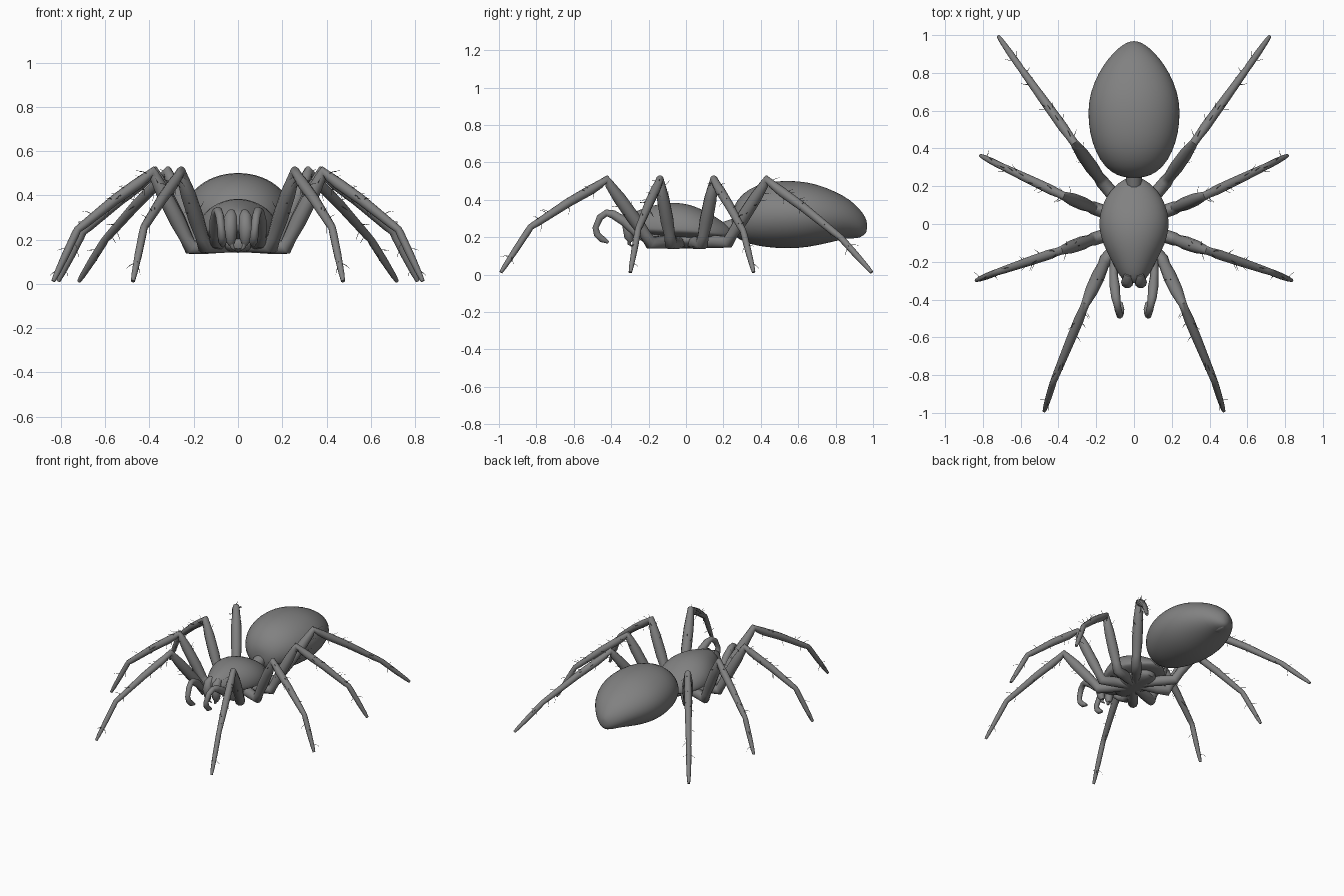
import bpy, math, random
from mathutils import Vector, Matrix

if "Cube" in bpy.data.objects:
    bpy.data.objects.remove(bpy.data.objects["Cube"])

random.seed(4)
grey = bpy.data.materials.new("grey")
grey.diffuse_color = (0.22, 0.22, 0.22, 1)
grey.use_nodes = True
grey.node_tree.nodes["Principled BSDF"].inputs["Base Color"].default_value = grey.diffuse_color


def make(name, verts, faces, mirror=False, angle=60):
    """Smooth mesh object, optionally mirrored across x = 0."""
    me = bpy.data.meshes.new(name)
    me.from_pydata([tuple(v) for v in verts], [], faces)
    me.materials.append(grey)
    ob = bpy.data.objects.new(name, me)
    bpy.context.collection.objects.link(ob)
    bpy.ops.object.select_all(action='DESELECT')
    ob.select_set(True)
    bpy.context.view_layer.objects.active = ob
    bpy.ops.object.mode_set(mode='EDIT')
    bpy.ops.mesh.select_all(action='SELECT')
    bpy.ops.mesh.normals_make_consistent(inside=False)
    bpy.ops.object.mode_set(mode='OBJECT')
    bpy.ops.object.shade_smooth_by_angle(angle=math.radians(angle))
    if mirror:
        ob.modifiers.new("mirror", 'MIRROR').use_clip = False
    return ob


def skin(rings):
    """Join rings of equal size into a capped tube."""
    n = len(rings[0])
    verts = [v for r in rings for v in r]
    faces = [(i * n + j, i * n + (j + 1) % n, (i + 1) * n + (j + 1) % n, (i + 1) * n + j)
             for i in range(len(rings) - 1) for j in range(n)]
    faces += [tuple(range(n)), tuple(range(len(verts) - n, len(verts)))]
    return verts, faces


def tube(points, radii, sides=10):
    """Round tube along a path; the frame is kept upright in the path's plane."""
    pts = [Vector(p) for p in points]
    chord = pts[-1] - pts[0]
    side = Vector((chord.y, -chord.x, 0)).normalized()
    rings = []
    for i, (p, r) in enumerate(zip(pts, radii)):
        a = (p - pts[max(i - 1, 0)]).normalized()
        b = (pts[min(i + 1, len(pts) - 1)] - p).normalized()
        t = (a + b).normalized()
        u = (side - t * side.dot(t)).normalized()
        w = t.cross(u)
        rings.append([p + (u * math.cos(k * math.tau / sides) + w * math.sin(k * math.tau / sides)) * r
                      for k in range(sides)])
    return skin(rings)


def body(name, profile, sides=28, power=1.0, mid=0.5):
    """Body lofted along y from (y, half width, bottom z, top z)."""
    rings = []
    for y, w, lo, hi in profile:
        c = lo + (hi - lo) * mid
        ring = []
        for k in range(sides):
            a = k * math.tau / sides
            s, x = math.sin(a), math.cos(a)
            h = (hi - c) if s > 0 else (c - lo)
            ring.append((w * math.copysign(abs(x) ** power, x), y, c + h * s))
        rings.append(ring)
    ob = make(name, *skin(rings))
    sub = ob.modifiers.new("round", 'SUBSURF')
    sub.levels = sub.render_levels = 1
    return ob


# Abdomen, egg shaped with a blunt rear point
body("abdomen", [
    (0.245, 0.03, 0.25, 0.32), (0.255, 0.09, 0.21, 0.37), (0.30, 0.155, 0.175, 0.435),
    (0.38, 0.205, 0.152, 0.482), (0.48, 0.237, 0.140, 0.503), (0.60, 0.247, 0.138, 0.503),
    (0.70, 0.232, 0.155, 0.485), (0.80, 0.190, 0.178, 0.445), (0.88, 0.135, 0.198, 0.400),
    (0.935, 0.080, 0.200, 0.345), (0.96, 0.040, 0.215, 0.305), (0.968, 0.014, 0.24, 0.28)])
body("spinneret", [(0.84, 0.05, 0.19, 0.26), (0.90, 0.035, 0.192, 0.25),
                   (0.935, 0.02, 0.198, 0.235), (0.945, 0.006, 0.21, 0.225)], sides=12)
make("waist", *tube([(0, 0.16, 0.23), (0, 0.30, 0.27)], [0.04, 0.045]))

# Head and thorax shell
body("carapace", [
    (-0.312, 0.02, 0.25, 0.29), (-0.305, 0.05, 0.235, 0.315), (-0.265, 0.085, 0.22, 0.342),
    (-0.19, 0.120, 0.205, 0.368), (-0.11, 0.165, 0.195, 0.385), (-0.02, 0.188, 0.19, 0.386),
    (0.06, 0.182, 0.19, 0.362), (0.14, 0.152, 0.19, 0.322), (0.20, 0.105, 0.195, 0.28),
    (0.24, 0.05, 0.205, 0.25), (0.25, 0.015, 0.22, 0.238)], mid=0.25)
body("sternum", [(-0.17, 0.03, 0.155, 0.21), (-0.13, 0.09, 0.142, 0.23), (0, 0.13, 0.138, 0.23),
                 (0.13, 0.09, 0.142, 0.23), (0.19, 0.03, 0.155, 0.21)], sides=16)

# Fangs and feelers
make("jaw", *tube([(0.03, -0.265, 0.32), (0.033, -0.295, 0.30), (0.036, -0.308, 0.25),
                   (0.034, -0.305, 0.20), (0.03, -0.295, 0.175)],
                  [0.02, 0.03, 0.033, 0.026, 0.012]), mirror=True)
make("fang", *tube([(0.03, -0.30, 0.19), (0.025, -0.305, 0.165), (0.012, -0.29, 0.15)],
                   [0.012, 0.009, 0.002], 8), mirror=True)
make("feeler", *tube([(0.07, -0.10, 0.18), (0.10, -0.20, 0.19), (0.108, -0.27, 0.225),
                      (0.102, -0.33, 0.285), (0.096, -0.39, 0.322), (0.09, -0.425, 0.330),
                      (0.082, -0.46, 0.305), (0.076, -0.484, 0.25), (0.073, -0.475, 0.215),
                      (0.070, -0.45, 0.190), (0.068, -0.415, 0.172)],
                     [0.03, 0.03, 0.022, 0.027, 0.024, 0.019, 0.019, 0.017, 0.019, 0.019, 0.008]),
     mirror=True)

# Legs: base, knee, ankle, tip
legs = {
    "front_leg": [(0.15, -0.19, 0.175), (0.258, -0.425, 0.505), (0.425, -0.83, 0.255), (0.475, -0.99, 0.012)],
    "second_leg": [(0.215, -0.08, 0.17), (0.385, -0.14, 0.505), (0.725, -0.255, 0.245), (0.835, -0.298, 0.012)],
    "third_leg": [(0.215, 0.085, 0.17), (0.375, 0.15, 0.505), (0.70, 0.305, 0.235), (0.812, 0.362, 0.012)],
    "back_leg": [(0.17, 0.225, 0.18), (0.318, 0.432, 0.505), (0.60, 0.825, 0.20), (0.718, 0.993, 0.012)],
}
for name, joints in legs.items():
    base, knee, ankle, tip = map(Vector, joints)
    up = Vector((0, 0, 1))
    root = Vector((base.x * 0.15, base.y * 0.25, 0.17))
    path = [root, root.lerp(base, 0.6), base - up * 0.005, base.lerp(knee, 0.12),
            base.lerp(knee, 0.35), base.lerp(knee, 0.7), base.lerp(knee, 0.93),
            knee + up * 0.004, knee.lerp(ankle, 0.08), knee.lerp(ankle, 0.2),
            knee.lerp(ankle, 0.5) + up * 0.006, knee.lerp(ankle, 0.92), ankle,
            ankle.lerp(tip, 0.1), ankle.lerp(tip, 0.5), ankle.lerp(tip, 0.86),
            tip + (tip - ankle) * Vector((0.0, 0.0, 0.0)).length]
    radii = [0.028, 0.036, 0.035, 0.030, 0.036, 0.034, 0.025,
             0.022, 0.022, 0.026, 0.024, 0.019, 0.017, 0.018, 0.017, 0.013, 0.009]
    make(name, *tube(path, radii), mirror=True)

    # Sparse bristles on the outer leg segments
    verts, faces = [], []
    spots = [(base, knee, random.uniform(0.4, 0.95), 0.03) for _ in range(4)]
    spots += [(knee, ankle, random.uniform(0.02, 0.95), 0.02) for _ in range(12)]
    spots += [(ankle, tip, random.uniform(0.1, 0.8), 0.014) for _ in range(3)]
    for a, b, f, r in spots:
        axis = (b - a).normalized()
        out = axis.orthogonal().normalized()
        out = Matrix.Rotation(random.uniform(0, math.tau), 3, axis) @ out
        start = a.lerp(b, f) + out * r * 0.7
        v, fc = tube([start, start + out * 0.022 + axis * 0.012, start + out * 0.038 + axis * 0.028],
                     [0.0018, 0.0014, 0.0004], 4)
        faces += [tuple(i + len(verts) for i in q) for q in fc]
        verts += v
    make(name + "_bristles", verts, faces, mirror=True)
